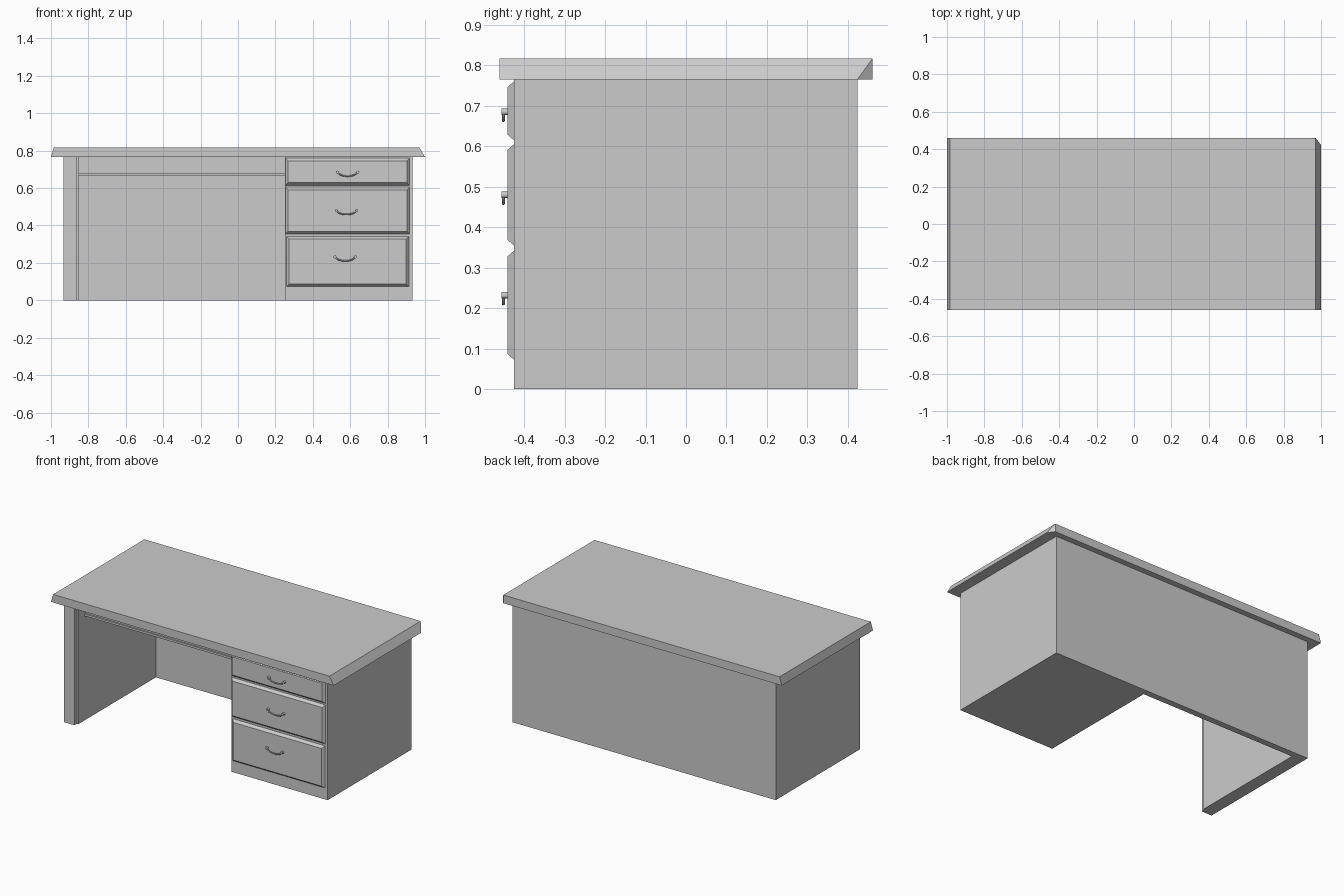
import bpy, bmesh, math

if "Cube" in bpy.data.objects:
    bpy.data.objects.remove(bpy.data.objects["Cube"])

GRAY = (0.6, 0.6, 0.6, 1)
mat = bpy.data.materials.new("plain gray")
mat.use_nodes = True
mat.diffuse_color = GRAY
mat.node_tree.nodes["Principled BSDF"].inputs["Base Color"].default_value = GRAY


def add_mesh(name, bm):
    bmesh.ops.recalc_face_normals(bm, faces=bm.faces)
    me = bpy.data.meshes.new(name)
    bm.to_mesh(me)
    bm.free()
    me.materials.append(mat)
    ob = bpy.data.objects.new(name, me)
    bpy.context.collection.objects.link(ob)
    return ob


def hull(name, points):
    """Convex solid around a few corner points."""
    bm = bmesh.new()
    for p in points:
        bm.verts.new(p)
    bmesh.ops.convex_hull(bm, input=bm.verts)
    bmesh.ops.dissolve_limit(bm, angle_limit=0.01, verts=bm.verts, edges=bm.edges)
    return add_mesh(name, bm)


def box(name, x0, x1, y0, y1, z0, z1):
    return hull(name, [(x, y, z) for x in (x0, x1) for y in (y0, y1) for z in (z0, z1)])


# Table top: sloping ends, one clipped back corner
LOW, HIGH, EDGE = 0.765, 0.817, 0.461
top = [(x, y, HIGH) for x in (-0.985, 0.97) for y in (-EDGE, EDGE)]
bottom = [(-1, -EDGE, LOW), (-1, EDGE, LOW), (1, -EDGE, LOW),
          (1, 0.423, LOW), (0.97, EDGE, LOW)]
hull("table_top", top + bottom)

# Carcass
FRONT, BACK = -0.425, 0.424
box("drawer_pedestal", 0.25, 0.932, FRONT, BACK, 0, LOW)
box("back_panel", -0.932, 0.25, 0.384, BACK, 0, LOW)
box("side_panel", -0.932, -0.85, -0.4, 0.384, 0, LOW)
box("side_panel_front_edge", -0.932, -0.86, FRONT, -0.4, 0, LOW)

# Shallow drawer above the kneehole
box("kneehole_drawer", -0.85, 0.25, -0.325, 0.15, 0.68, LOW)
box("kneehole_drawer_lip", -0.85, 0.25, -0.335, 0.15, 0.667, 0.68)


def drawer_front(name, x0, x1, z0, z1):
    """Raised drawer front with bevelled edges."""
    c, y = 0.014, -0.441
    base = [(x, FRONT, z) for x in (x0, x1) for z in (z0, z1)]
    face = [(x, y, z) for x in (x0 + c, x1 - c) for z in (z0 + c, z1 - c)]
    hull(name, base + face)


def handle(name, cx, z):
    """Drooping bow handle carried on two round posts."""
    cu = bpy.data.curves.new(name, "CURVE")
    cu.dimensions = "3D"
    cu.bevel_depth = 0.004
    cu.bevel_resolution = 2
    cu.use_fill_caps = True
    sp = cu.splines.new("POLY")
    steps = 12
    sp.points.add(steps)
    for i, p in enumerate(sp.points):
        a = math.pi * i / steps
        p.co = (cx - 0.05 * math.cos(a), -0.451, z - 0.021 * math.sin(a), 1)
    ob = bpy.data.objects.new(name, cu)
    bpy.context.collection.objects.link(ob)
    cu.materials.append(mat)
    for side, s in (("right", -1), ("left", 1)):
        bpy.ops.mesh.primitive_cylinder_add(
            vertices=12, radius=0.008, depth=0.016,
            location=(cx + s * 0.055, -0.448, z), rotation=(math.pi / 2, 0, 0))
        post = bpy.context.object
        post.name = name + "_post_" + side
        post.data.materials.append(mat)
        bpy.ops.object.shade_smooth_by_angle()


# Three drawers: left and right edges, bottom, top, handle centre and height
drawers = {
    "upper": (0.253, 0.917, 0.615, 0.76, 0.586, 0.685),
    "middle": (0.253, 0.917, 0.355, 0.605, 0.58, 0.48),
    "lower": (0.26, 0.913, 0.073, 0.342, 0.573, 0.232),
}
for label, (x0, x1, z0, z1, cx, hz) in drawers.items():
    drawer_front(label + "_drawer_front", x0, x1, z0, z1)
    handle(label + "_handle", cx, hz)
